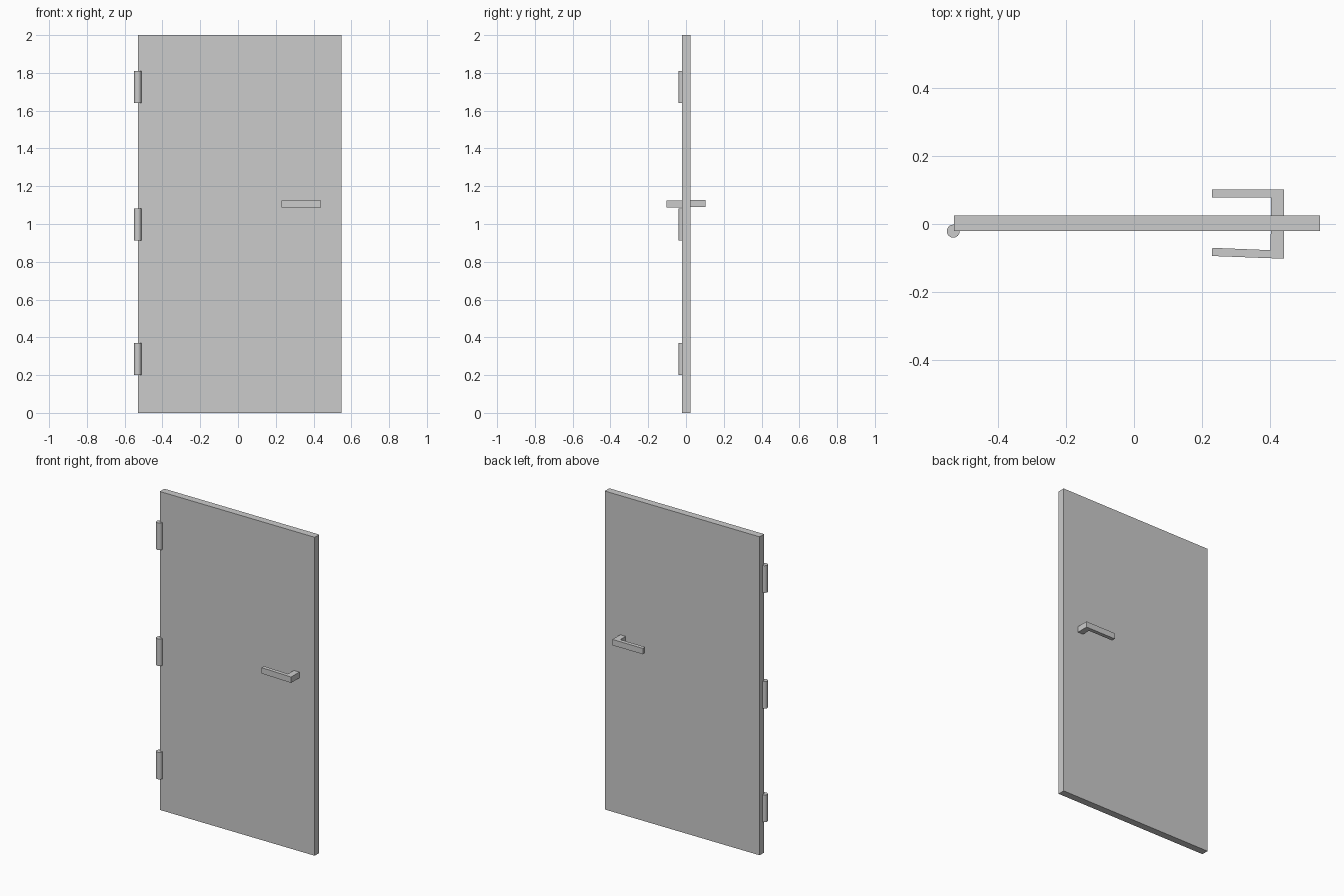
import bpy, bmesh
from mathutils import Vector

if "Cube" in bpy.data.objects:
    bpy.data.objects.remove(bpy.data.objects["Cube"])


def make_object(name, bm):
    bmesh.ops.recalc_face_normals(bm, faces=bm.faces[:])
    mesh = bpy.data.meshes.new(name)
    bm.to_mesh(mesh)
    bm.free()
    obj = bpy.data.objects.new(name, mesh)
    bpy.context.collection.objects.link(obj)
    return obj


def prism(name, outline, z0, z1):
    """Extrude an xy outline upwards from z0 to z1."""
    bm = bmesh.new()
    face = bm.faces.new([bm.verts.new((x, y, z0)) for x, y in outline])
    top = bmesh.ops.extrude_face_region(bm, geom=[face])["geom"]
    verts = [g for g in top if isinstance(g, bmesh.types.BMVert)]
    bmesh.ops.translate(bm, verts=verts, vec=Vector((0, 0, z1 - z0)))
    return make_object(name, bm)


# Door slab
prism("door_panel", [(-0.529, -0.02), (0.547, -0.02), (0.547, 0.025), (-0.529, 0.025)], 0, 2)

# Lever handles, L-shaped, one on each face; the front one is slightly angled
prism("back_handle", [(0.402, 0.02), (0.44, 0.02), (0.44, 0.102),
                      (0.229, 0.102), (0.229, 0.078), (0.402, 0.078)], 1.089, 1.126)
prism("front_handle", [(0.402, -0.015), (0.44, -0.015), (0.44, -0.102),
                       (0.229, -0.094), (0.230, -0.07), (0.401, -0.077)], 1.088, 1.125)

# Hinge barrels down the left edge
for label, z in (("lower", 0.285), ("middle", 0.997), ("upper", 1.725)):
    bpy.ops.mesh.primitive_cylinder_add(vertices=32, radius=0.019, depth=0.17,
                                        location=(-0.531, -0.021, z))
    bpy.context.object.name = label + "_hinge"
    bpy.ops.object.shade_smooth_by_angle()
